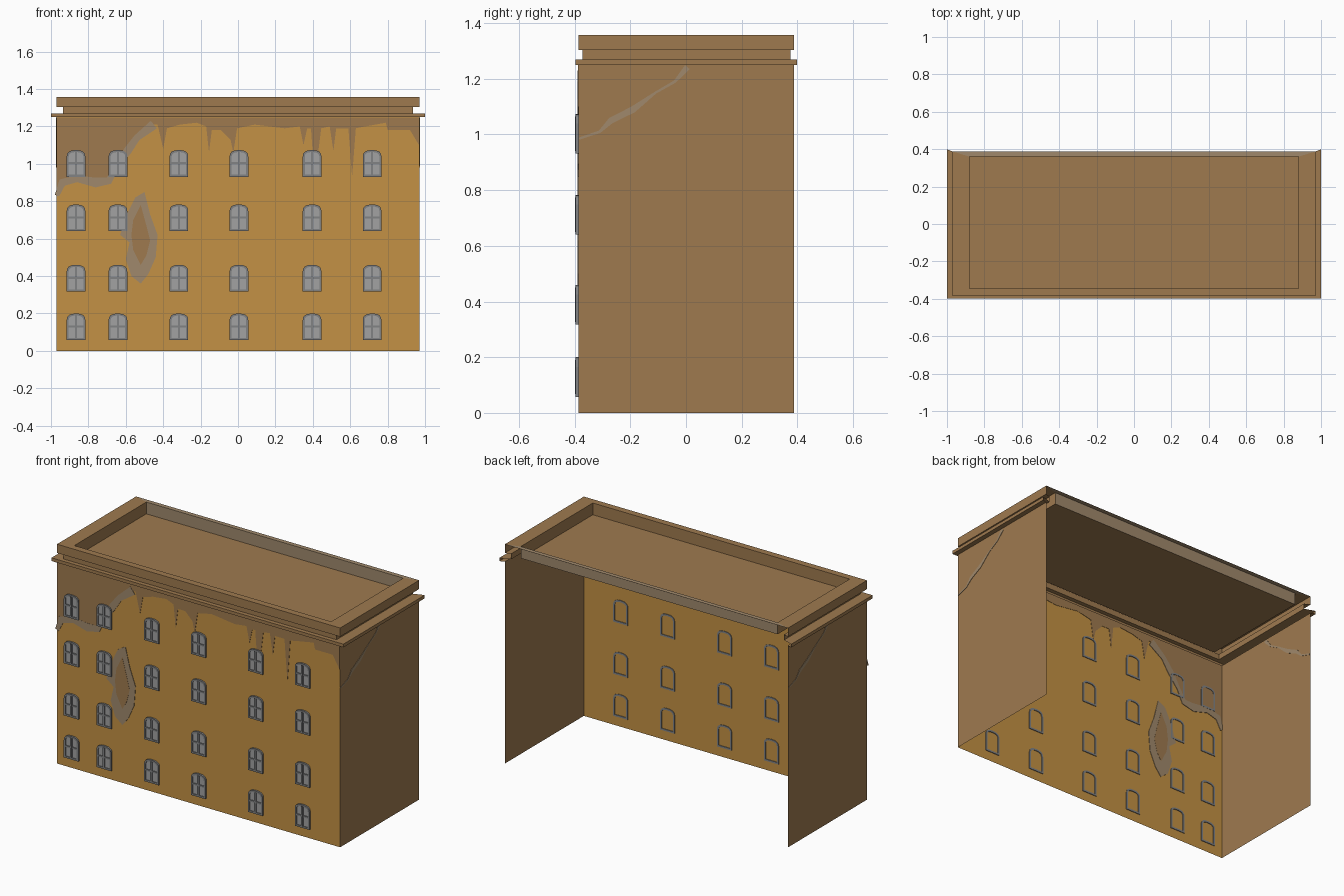
import bpy, bmesh, math
from mathutils import Vector

if "Cube" in bpy.data.objects:
    bpy.data.objects.remove(bpy.data.objects["Cube"])


def material(name, rgb):
    m = bpy.data.materials.new(name)
    m.diffuse_color = (*rgb, 1)
    m.use_nodes = True
    m.node_tree.nodes["Principled BSDF"].inputs["Base Color"].default_value = m.diffuse_color
    return m


BROWN = material("brown_plaster", (0.345, 0.195, 0.078))
OCHRE = material("ochre_paint", (0.55, 0.285, 0.058))
GREY = material("worn_grey_plaster", (0.35, 0.25, 0.15))
FRAME = material("window_frame_grey", (0.22, 0.225, 0.23))
PANE = material("window_pane_grey", (0.36, 0.36, 0.36))

FRONT = -0.386   # front wall plane
SIDE = 0.97      # side wall plane


def add_object(name, bm, mats):
    me = bpy.data.meshes.new(name)
    bm.to_mesh(me)
    bm.free()
    for m in mats:
        me.materials.append(m)
    ob = bpy.data.objects.new(name, me)
    bpy.context.collection.objects.link(ob)
    return ob


def u_shell(name, levels, mat):
    """Open-backed U: each level is (half width, front y, back y, z)."""
    bm = bmesh.new()
    rows = [[bm.verts.new(p) for p in ((-hx, yb, z), (-hx, yf, z), (hx, yf, z), (hx, yb, z))]
            for hx, yf, yb, z in levels]
    for a, b in zip(rows, rows[1:]):
        for i in range(3):
            bm.faces.new((a[i], a[i + 1], b[i + 1], b[i]))
    return add_object(name, bm, mat)


def prism(bm, pts, y0, y1, index=0):
    """Extrude an x-z outline from y0 to y1."""
    a = [bm.verts.new((x, y0, z)) for x, z in pts]
    b = [bm.verts.new((x, y1, z)) for x, z in pts]
    faces = [bm.faces.new(a), bm.faces.new(b[::-1])]
    n = len(pts)
    faces += [bm.faces.new((a[i], b[i], b[(i + 1) % n], a[(i + 1) % n])) for i in range(n)]
    for f in faces:
        f.material_index = index


def patch(name, pts, mat, half=0.002):
    """Thin plate through the front wall, so it shows inside as well."""
    bm = bmesh.new()
    prism(bm, pts, FRONT - half, FRONT + half)
    bmesh.ops.recalc_face_normals(bm, faces=bm.faces)
    return add_object(name, bm, [mat])


def ribbon(path, widths):
    """Outline of a band of varying half width along a path."""
    left, right = [], []
    for i, p in enumerate(path):
        d = Vector(path[min(i + 1, len(path) - 1)]) - Vector(path[max(i - 1, 0)])
        n = Vector((-d.y, d.x)).normalized() * widths[i % len(widths)]
        left.append((p[0] + n.x, p[1] + n.y))
        right.append((p[0] - n.x, p[1] - n.y))
    return left + right[::-1]


# walls: three sides, open at the back
walls = u_shell("walls", [(SIDE, FRONT, 0.388, 0), (SIDE, FRONT, 0.388, 1.25)], [BROWN, OCHRE])
for f in walls.data.polygons:
    f.material_index = 1 if abs(f.normal.y) > 0.5 else 0

# cornice ledge, recess and parapet
u_shell("cornice", [(0.97, -0.386, 0.388, 1.25), (1.0, -0.397, 0.399, 1.25),
                    (1.0, -0.397, 0.399, 1.27), (0.935, -0.371, 0.375, 1.27),
                    (0.935, -0.371, 0.375, 1.304), (0.97, -0.386, 0.388, 1.304),
                    (0.97, -0.386, 0.388, 1.358), (0.88, -0.345, 0.36, 1.358),
                    (0.88, -0.345, 0.36, 1.285)], [BROWN])

# roof floor
bm = bmesh.new()
bm.faces.new([bm.verts.new((x, y, 1.285)) for x, y in
              ((-0.88, -0.345), (0.88, -0.345), (0.88, 0.36), (-0.88, 0.36))])
add_object("roof", bm, [BROWN])

# bare back edge of the parapet: mitred lip and inner face
bm = bmesh.new()
rows = [[bm.verts.new((s * hx, y, z)) for s in (-1, 1)]
        for hx, y, z in ((0.97, 0.388, 1.358), (0.88, 0.36, 1.358), (0.88, 0.36, 1.285))]
for a, b in zip(rows, rows[1:]):
    bm.faces.new((a[0], b[0], b[1], a[1]))
add_object("parapet_back", bm, [GREY])

# worn brown area with drips below the cornice
crack = [(-0.968, 0.83), (-0.94, 0.90), (-0.86, 0.92), (-0.76, 0.90), (-0.69, 0.91),
         (-0.65, 0.98), (-0.59, 1.07), (-0.54, 1.14), (-0.45, 1.21)]
drips = [(-0.43, 1.21), (-0.40, 1.08), (-0.38, 1.19), (-0.31, 1.21), (-0.22, 1.22),
         (-0.17, 1.20), (-0.155, 1.06), (-0.14, 1.18), (-0.09, 1.18), (-0.04, 1.13),
         (-0.025, 1.06), (-0.005, 1.19), (0.09, 1.21), (0.25, 1.19), (0.33, 1.20),
         (0.35, 1.10), (0.37, 1.19), (0.39, 1.19), (0.40, 1.05), (0.43, 1.07),
         (0.445, 1.19), (0.49, 1.20), (0.51, 1.07), (0.525, 1.19), (0.59, 1.19),
         (0.61, 0.93), (0.63, 1.19), (0.68, 1.20), (0.79, 1.22), (0.80, 1.18),
         (0.92, 1.18), (0.968, 1.10)]
patch("worn_top", [(0.968, 1.249), (-0.968, 1.249)] + crack + drips, BROWN)
patch("front_crack", ribbon(crack, [0.012, 0.022, 0.018, 0.026, 0.02]), GREY, 0.003)

# bare spot between the windows
patch("bare_spot_edge", [(-0.50, 0.85), (-0.47, 0.73), (-0.43, 0.62), (-0.44, 0.50), (-0.48, 0.41),
                         (-0.52, 0.36), (-0.57, 0.40), (-0.60, 0.49), (-0.58, 0.58),
                         (-0.63, 0.62), (-0.59, 0.74), (-0.55, 0.82)], GREY, 0.003)
patch("bare_spot_middle", [(-0.52, 0.78), (-0.49, 0.67), (-0.47, 0.59), (-0.49, 0.51),
                           (-0.52, 0.46), (-0.56, 0.54), (-0.57, 0.62), (-0.56, 0.70)],
      BROWN, 0.004)

# cracks on the side walls, turned half round from one side to the other
side_crack = [(-0.384, 0.985), (-0.31, 1.01), (-0.27, 1.05), (-0.19, 1.09),
              (-0.11, 1.15), (-0.04, 1.19), (0.005, 1.242)]
for name, s in (("right_crack", 1), ("left_crack", -1)):
    bm = bmesh.new()
    prism(bm, ribbon(side_crack, [0.004, 0.005, 0.011, 0.012]), -0.002, 0.002)
    for v in bm.verts:
        v.co = Vector((s * (SIDE + v.co.y), s * v.co.x, v.co.z))
    bmesh.ops.recalc_face_normals(bm, faces=bm.faces)
    add_object(name, bm, [GREY])


def arch(inset):
    """Window outline, 0.1 wide and 0.143 high, with a low rounded head."""
    w, z0, spring, rise = 0.05 - inset, inset, 0.108, 0.035 - inset
    pts = [(-w, z0), (w, z0)]
    for i in range(9):
        a = math.pi * i / 8
        c, s = math.cos(a), math.sin(a)
        pts.append((w * math.copysign(abs(c) ** 0.8, c), spring + rise * s ** 0.8 if s > 1e-6 else spring))
    return pts


# window: frame ring, pane plate and crossing bars
bm = bmesh.new()
outer, inner = arch(0), arch(0.011)
n = len(outer)
for i in range(n):
    j = (i + 1) % n
    for (p, ya), (q, yb) in (((outer, -0.397), (outer, -0.382)), ((outer, -0.382), (inner, -0.382)),
                             ((inner, -0.382), (inner, -0.397)), ((inner, -0.397), (outer, -0.397))):
        bm.faces.new([bm.verts.new((c[k][0], y, c[k][1]))
                      for c, k, y in ((p, i, ya), (p, j, ya), (q, j, yb), (q, i, yb))])
bmesh.ops.remove_doubles(bm, verts=bm.verts, dist=1e-5)
prism(bm, arch(0.011), -0.3925, -0.390, 1)
prism(bm, [(-0.006, 0.01), (0.006, 0.01), (0.006, 0.133), (-0.006, 0.133)], -0.399, -0.391)
prism(bm, [(-0.04, 0.068), (0.04, 0.068), (0.04, 0.078), (-0.04, 0.078)], -0.398, -0.391)
bmesh.ops.recalc_face_normals(bm, faces=bm.faces)
first = add_object("window", bm, [FRAME, PANE])

# four rows of six windows sharing one mesh
places = [(x, z) for z in (0.057, 0.317, 0.64, 0.931)
          for x in (-0.866, -0.642, -0.316, 0.005, 0.396, 0.717)]
for k, (x, z) in enumerate(places):
    ob = first if k == 0 else bpy.data.objects.new("window", first.data)
    if k:
        bpy.context.collection.objects.link(ob)
    ob.location = (x, 0, z)
